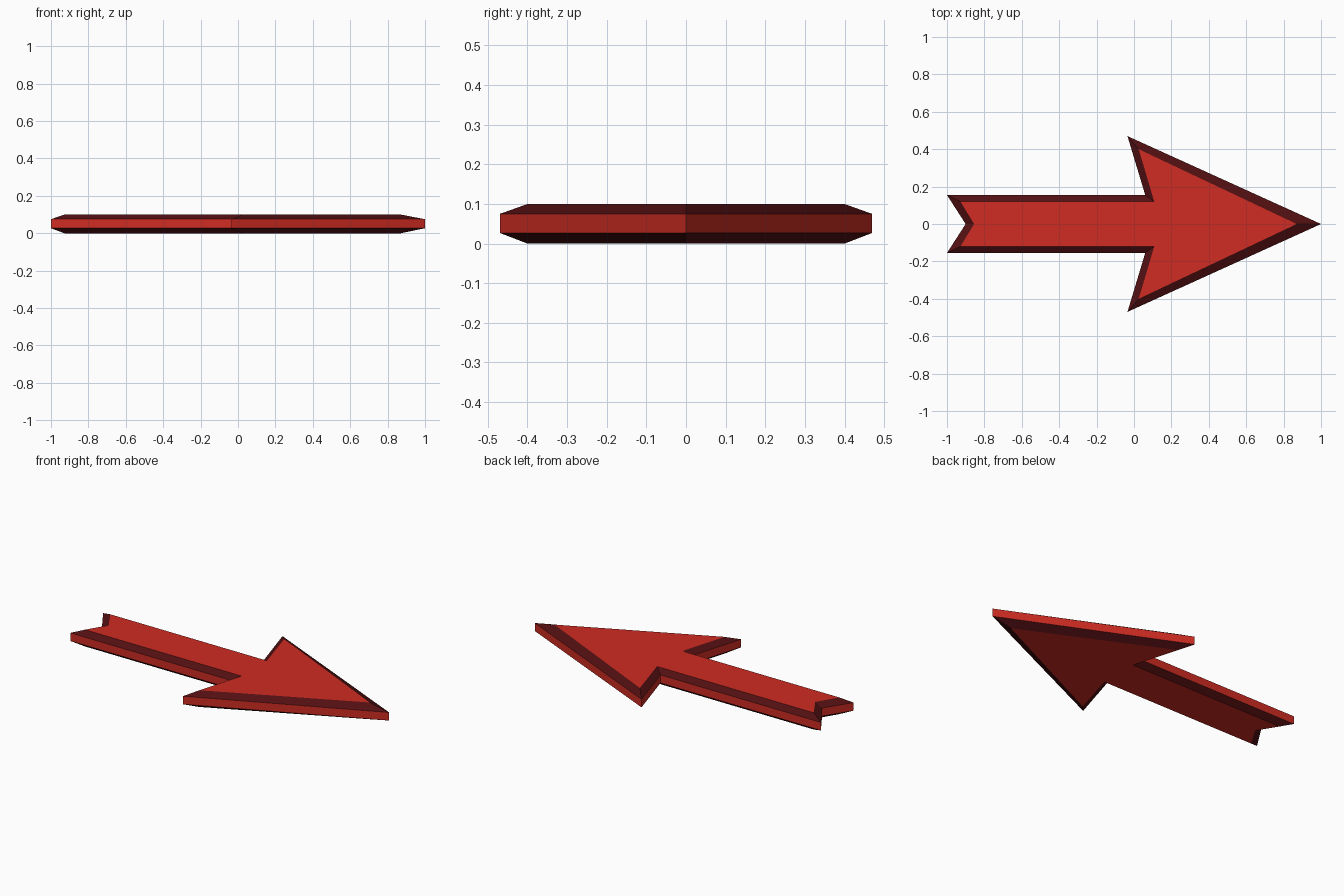
import bpy
import bmesh

cube = bpy.data.objects.get("Cube")
if cube:
    bpy.data.objects.remove(cube)


def material(name, color):
    mat = bpy.data.materials.new(name)
    mat.use_nodes = True
    mat.diffuse_color = color
    mat.node_tree.nodes["Principled BSDF"].inputs["Base Color"].default_value = color
    return mat


def mirrored(half):
    # half runs from tip to tail notch; both ends lie on the centre line
    return half + [(x, -y) for x, y in reversed(half[1:-1])]


# Outer silhouette and the smaller outline of the flat faces
outer = mirrored([(1, 0), (-0.035, 0.47), (0.06, 0.155), (-1, 0.155), (-0.9, 0)])
inner = mirrored([(0.87, 0), (0.025, 0.4), (0.108, 0.12), (-0.928, 0.12), (-0.855, 0)])

# Stack the outlines: bottom face, rim, top face
layers = [(inner, 0), (outer, 0.027), (outer, 0.075), (inner, 0.1)]
bm = bmesh.new()
rings = [[bm.verts.new((x, y, z)) for x, y in outline] for outline, z in layers]
count = len(outer)
for level in range(3):
    low, high = rings[level], rings[level + 1]
    for i in range(count):
        j = (i + 1) % count
        face = bm.faces.new((low[i], low[j], high[j], high[i]))
        face.material_index = 0 if level == 1 else 1  # sloped bands are dark

# Flat faces, split along the centre line
half = count // 2
for ring in (rings[0], rings[-1]):
    bm.faces.new(ring[:half + 1])
    bm.faces.new(ring[half:] + ring[:1])
bmesh.ops.recalc_face_normals(bm, faces=bm.faces)

mesh = bpy.data.meshes.new("arrow")
bm.to_mesh(mesh)
bm.free()
mesh.materials.append(material("red", (0.62, 0.025, 0.016, 1)))
mesh.materials.append(material("dark red", (0.085, 0.005, 0.006, 1)))
arrow = bpy.data.objects.new("arrow", mesh)
bpy.context.collection.objects.link(arrow)
